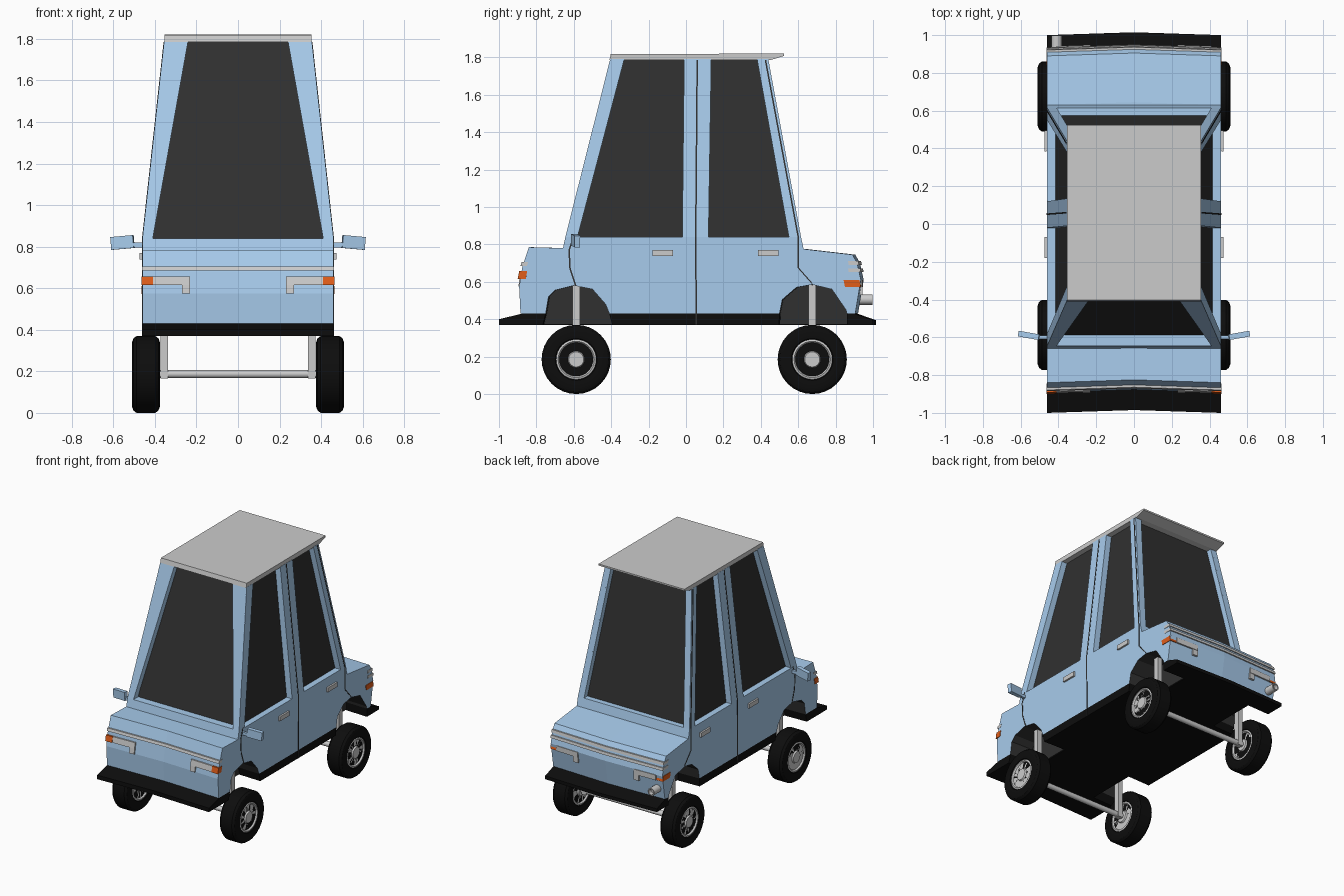
import bpy, bmesh
from math import sin, cos, pi, radians
from mathutils import Matrix

if "Cube" in bpy.data.objects:
    bpy.data.objects.remove(bpy.data.objects["Cube"])


def material(name, rgb):
    m = bpy.data.materials.new(name)
    m.diffuse_color = (*rgb, 1)
    m.use_nodes = True
    m.node_tree.nodes["Principled BSDF"].inputs["Base Color"].default_value = m.diffuse_color
    return m


BLUE = material("blue_paint", (0.39, 0.60, 0.84))
DARK = material("dark_glass", (0.03, 0.03, 0.03))
BLACK = material("black_rubber", (0.004, 0.004, 0.004))
ORANGE = material("orange_lamp", (0.75, 0.11, 0.01))


def make(name, bm, mats, mirror=False):
    bmesh.ops.recalc_face_normals(bm, faces=bm.faces)
    me = bpy.data.meshes.new(name)
    bm.to_mesh(me)
    bm.free()
    for m in mats:
        if m:
            me.materials.append(m)
    ob = bpy.data.objects.new(name, me)
    bpy.context.collection.objects.link(ob)
    if mirror:
        ob.modifiers.new("mirror", 'MIRROR')
    return ob


def solid(name, ring_a, ring_b, mat=None, mirror=True, dark=()):
    """Closed solid between two matching rings; side faces listed in dark are dark."""
    bm = bmesh.new()
    a = [bm.verts.new(p) for p in ring_a]
    b = [bm.verts.new(p) for p in ring_b]
    n = len(a)
    bm.faces.new(a)
    bm.faces.new(b)
    for i in range(n):
        j = (i + 1) % n
        f = bm.faces.new((a[i], a[j], b[j], b[i]))
        f.material_index = int(i in dark)
    return make(name, bm, [mat, DARK] if dark else [mat], mirror)


def extrude_x(name, profile, x0, x1, mat=None, dark=()):
    """(y, z) profile run across x, with the slight bow of the body panels."""
    rings = [[(x, y + 0.015 * max(0, 1 - x / 0.46), z) for y, z in profile] for x in (x0, x1)]
    return solid(name, *rings, mat, True, dark)


def block(y0, y1, z0, z1, lean=0.0):
    return [(y0, z0), (y1, z0), (y1 + lean, z1), (y0 + lean, z1)]


def side_x(z):
    return 0.46 - max(0, z - 0.84) * 0.11


def side_panel(name, pts, depth, mat, lift=0.0):
    """(y, z) polygon lying on the leaning side of the car."""
    solid(name, [(side_x(z) + lift, y, z) for y, z in pts],
          [(side_x(z) - depth, y, z) for y, z in pts], mat)


# Body with open wheel arches
arch_f = [(-.75, .43), (-.735, .52), (-.70, .555), (-.6, .58), (-.5, .56), (-.43, .48), (-.41, .43)]
arch_r = [(.50, .43), (.515, .505), (.59, .57), (.675, .585), (.78, .56), (.855, .45), (.86, .43)]
nose = [(-.66, .78), (-.84, .785), (-.875, .68), (-.892, .575), (-.885, .43)]
tail = [(.905, .43), (.935, .61), (.915, .70), (.89, .745), (.63, .775)]
n = len(nose)
extrude_x("body_side", nose + arch_f + arch_r + tail, .28, .46, BLUE,
          dark=list(range(n, n + 6)) + list(range(n + 7, n + 13)))
extrude_x("body_centre", nose + tail, 0, .28, BLUE)
for name, arch, y0, y1 in (("front", arch_f, -.765, -.395), ("rear", arch_r, .497, .86)):
    extrude_x(name + "_arch_liner", [(y0, .375)] + arch + [(y1, .375)], .27, .286, DARK)

# Black skirt and bumpers
front_lip = [(-1, .37), (-1, .40), (-.875, .43)]
rear_lip = [(.9, .43), (1, .395), (1, .37)]
extrude_x("floor", front_lip + rear_lip, 0, .28, BLACK)
extrude_x("front_bumper", front_lip + [(-.75, .43), (-.765, .37)], .28, .46, BLACK)
extrude_x("sill", [(-.395, .37), (-.41, .43), (.50, .43), (.497, .37)], .28, .46, BLACK)
extrude_x("rear_bumper", rear_lip + [(.86, .37), (.86, .43)], .28, .46, BLACK)

# Belt below the windows, glass block and roof
def rect(x, y0, y1, z):
    return [(-x, y0, z), (x, y0, z), (x, y1, z), (-x, y1, z)]


solid("belt", rect(.46, -.66, .63, .77), rect(.46, -.645, .615, .84), BLUE, False)
solid("window_glass", rect(.415, -.59, .575, .835), rect(.312, -.36, .40, 1.79), DARK, False)
solid("roof", *[[(x, y, z) for y, z in
      [(-.41, 1.785), (-.402, 1.818), (.525, 1.82), (.525, 1.808), (.45, 1.785)]]
      for x in (-.354, .354)], None, False)

# Window pillars
side_panel("front_side_pillar", [(-.645, .84), (-.58, .84), (-.33, 1.79), (-.405, 1.79)], .05, BLUE)
side_panel("middle_pillar", [(-.02, .84), (.12, .84), (.135, 1.79), (-.01, 1.79)], .05, BLUE)
side_panel("rear_side_pillar", [(.55, .84), (.615, .84), (.44, 1.79), (.38, 1.79)], .05, BLUE)


def end_pillar(name, pts, y0, slope, depth):
    ring = [(x, y0 + (z - .84) * slope, z) for x, z in pts]
    solid(name, ring, [(x, y + depth, z) for x, y, z in ring], BLUE)


end_pillar("windscreen_pillar", [(.41, .84), (.46, .84), (.355, 1.79), (.24, 1.79)], -.645, .252, .05)
end_pillar("rear_window_pillar", [(.415, .84), (.46, .84), (.355, 1.79), (.315, 1.79)], .615, -.184, -.05)

# Door seams
seams = [[(.055, .37), (.052, .84), (.06, 1.785)],
         [(-.59, .58), (-.62, .67), (-.625, .77), (-.60, .845)],
         [(.675, .59), (.60, .675), (.60, .84), (.425, 1.785)]]
for seam in seams:
    for (y0, z0), (y1, z1) in zip(seam, seam[1:]):
        side_panel("door_seam", [(y0 - .004, z0), (y0 + .004, z0), (y1 + .004, z1), (y1 - .004, z1)],
                   .01, DARK, .002)

# Door handles
for y in (-.18, .385):
    extrude_x("door_handle", block(y, y + .11, .737, .77), .45, .473)

# Front trim and lamps
extrude_x("front_trim", block(-.885, -.85, .685, .705, .006), 0, .462)
extrude_x("front_lamp", block(-.897, -.86, .615, .657, .008), .23, .41)
extrude_x("front_lamp_leg", block(-.902, -.86, .575, .615, .005), .23, .27)
extrude_x("front_indicator", block(-.90, -.857, .615, .657, .008), .41, .464, ORANGE)

# Rear trim and lamps
extrude_x("rear_trim_upper", block(.87, .925, .69, .71, -.004), 0, .462)
extrude_x("rear_trim_lower", block(.87, .935, .652, .672, -.004), 0, .462)
extrude_x("rear_lamp", block(.89, .94, .572, .61), .23, .41)
extrude_x("rear_lamp_leg", block(.89, .937, .53, .572), .23, .27)
extrude_x("rear_indicator", block(.85, .935, .572, .61, -.008), .41, .464, ORANGE)

# Wing mirrors
bm = bmesh.new()
bmesh.ops.create_cube(bm, size=1, matrix=Matrix.Translation((.556, -.59, .82))
                      @ Matrix.Rotation(radians(10), 4, 'Z') @ Matrix.Rotation(radians(5), 4, 'Y')
                      @ Matrix.Diagonal((.11, .03, .062, 1)))
bmesh.ops.create_cube(bm, size=1, matrix=Matrix.Translation((.48, -.60, .808))
                      @ Matrix.Diagonal((.06, .018, .022, 1)))
make("wing_mirror", bm, [BLUE], True)


def lathe(name, profile, centre, mat=None, axis='X', mirror=True, steps=32):
    """Spin an (offset along axis, radius) profile."""
    bm = bmesh.new()
    rings = []
    for o, r in profile:
        ring = []
        for k in range(steps):
            c, s = r * cos(2 * pi * k / steps), r * sin(2 * pi * k / steps)
            p = (o, c, s) if axis == 'X' else (c, o, s)
            ring.append(bm.verts.new([a + b for a, b in zip(p, centre)]))
        rings.append(ring)
    for a, b in zip(rings, rings[1:]):
        for k in range(steps):
            j = (k + 1) % steps
            bm.faces.new((a[k], a[j], b[j], b[k]))
    bm.faces.new(rings[0])
    bm.faces.new(rings[-1])
    ob = make(name, bm, [mat], mirror)
    bpy.context.view_layer.objects.active = ob
    ob.select_set(True)
    bpy.ops.object.shade_smooth_by_angle(angle=radians(30))
    ob.select_set(False)


# Wheels, struts and axles
tyre = [(-.05, .10), (-.062, .112), (-.067, .155), (-.06, .174), (-.045, .185),
        (.045, .185), (.06, .174), (.067, .155), (.062, .112), (.05, .10)]
rim = [(-.06, .04), (-.05, .045), (-.05, .09), (-.06, .097), (-.056, .11),
       (.056, .11), (.06, .097), (.05, .09), (.05, .045), (.06, .04)]
for name, y in (("front", -.587), ("rear", .675)):
    lathe(name + "_tyre", tyre, (.443, y, .185), BLACK)
    lathe(name + "_rim", rim, (.443, y, .185))
    lathe(name + "_axle", [(-.39, .019), (.39, .019)], (0, y, .187), mirror=False, steps=16)
    solid(name + "_strut", *[[(x, y + a, z) for a, z in block(-.02, .02, .165, .582)]
                             for x in (.337, .373)])

# Exhaust pipe
lathe("exhaust", [(-.08, .028), (.06, .028), (.06, .02), (.03, .02)], (-.41, .937, .505),
      axis='Y', mirror=False, steps=16)
